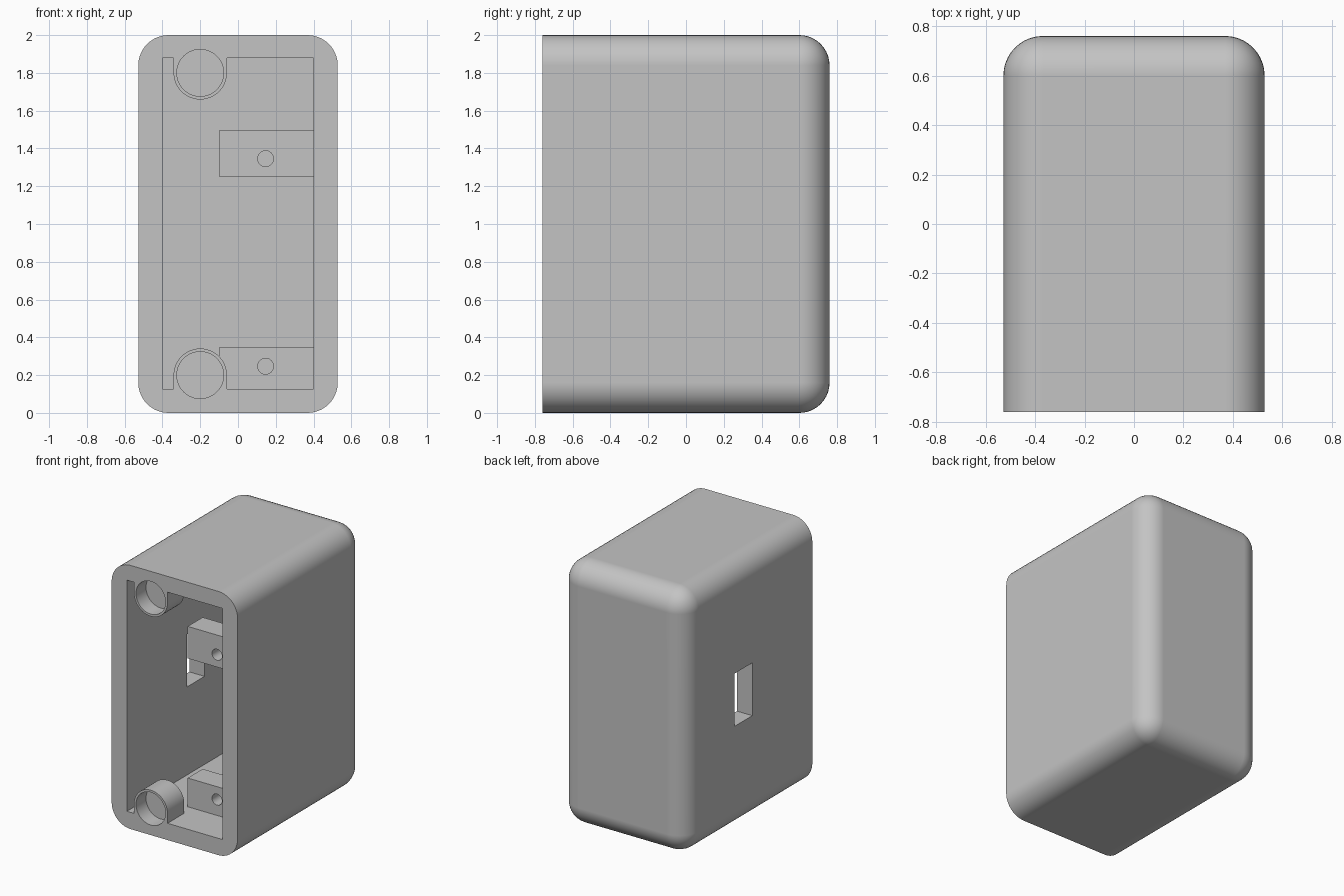
import bpy
import bmesh
from math import radians, pi
from mathutils import Matrix, Vector

default = bpy.data.objects.get("Cube")
if default:
    bpy.data.objects.remove(default, do_unlink=True)

grey = bpy.data.materials.new("light_grey_plastic")
grey.use_nodes = True
colour = (0.55, 0.55, 0.55, 1)
grey.diffuse_color = colour
grey.node_tree.nodes["Principled BSDF"].inputs["Base Color"].default_value = colour


def add_object(name, bm):
    mesh = bpy.data.meshes.new(name)
    bmesh.ops.recalc_face_normals(bm, faces=bm.faces)
    bm.to_mesh(mesh)
    bm.free()
    mesh.materials.append(grey)
    obj = bpy.data.objects.new(name, mesh)
    bpy.context.collection.objects.link(obj)
    return obj


def box_mesh(low, high):
    low, high = Vector(low), Vector(high)
    bm = bmesh.new()
    bmesh.ops.create_cube(bm, size=1, matrix=Matrix.Translation((low + high) / 2)
                          @ Matrix.Diagonal((*(high - low), 1)))
    return bm


def box(name, low, high):
    return add_object(name, box_mesh(low, high))


def cylinder(name, x, z, radius, y0, y1, sides=48):
    bm = bmesh.new()
    bmesh.ops.create_cone(bm, cap_ends=True, segments=sides, radius1=radius,
                          radius2=radius, depth=y1 - y0,
                          matrix=Matrix.Translation((x, (y0 + y1) / 2, z))
                          @ Matrix.Rotation(pi / 2, 4, "X"))
    return add_object(name, bm)


def boolean(target, tool, operation="DIFFERENCE"):
    tool.hide_render = True
    mod = target.modifiers.new("cut", "BOOLEAN")
    mod.operation, mod.solver, mod.object = operation, "EXACT", tool
    bpy.context.view_layer.objects.active = target
    bpy.ops.object.modifier_apply(modifier=mod.name)
    bpy.data.objects.remove(tool, do_unlink=True)


FRONT, BACK = -0.76, 0.76

# Outer shell: rounded block with a flat, open front
bm = box_mesh((-0.528, -1.3, 0), (0.528, BACK, 2))
bmesh.ops.bevel(bm, geom=bm.edges[:], offset=0.16, segments=10, profile=0.5, affect="EDGES")
cut = bmesh.ops.bisect_plane(bm, geom=bm.verts[:] + bm.edges[:] + bm.faces[:],
                             plane_co=(0, FRONT, 0), plane_no=(0, -1, 0), clear_outer=True)
rim = [e for e in cut["geom_cut"] if isinstance(e, bmesh.types.BMEdge)]
bmesh.ops.contextual_create(bm, geom=rim)
enclosure = add_object("enclosure", bm)

# Hollow, leaving screw posts and mounting blocks standing inside it
cavity = box("cavity", (-0.4, -1, 0.127), (0.4, 0.63, 1.88))
for z, end in ((0.2, -0.1), (1.8, 2.1)):
    post = cylinder("post", -0.2, z, 0.141, -1.2, -0.56)
    web = box("post_web", (-0.341, -1.2, min(z, end)), (-0.059, -0.56, max(z, end)))
    boolean(cavity, post)
    boolean(cavity, web)
for low, high in ((0, 0.345), (1.252, 1.495)):
    boolean(cavity, box("mounting_block", (-0.1, -0.46, low), (0.6, -0.28, high)))
boolean(enclosure, cavity)

# Blind holes in the posts and pilot holes through the blocks
for z in (0.2, 1.8):
    boolean(enclosure, cylinder("post_hole", -0.2, z, 0.124, -1, FRONT + 0.12))
for z in (0.247, 1.346):
    boolean(enclosure, cylinder("pilot_hole", 0.146, z, 0.042, -0.5, -0.2, 24))

# Slot through one side wall
boolean(enclosure, box("side_slot", (-0.7, -0.04, 0.795), (-0.3, 0.17, 1.195)))

# Smooth curves, crisp edges
bpy.ops.object.select_all(action="DESELECT")
enclosure.select_set(True)
bpy.context.view_layer.objects.active = enclosure
bpy.ops.object.shade_smooth_by_angle(angle=radians(30))
weighted = enclosure.modifiers.new("weighted_normals", "WEIGHTED_NORMAL")
weighted.keep_sharp = True
